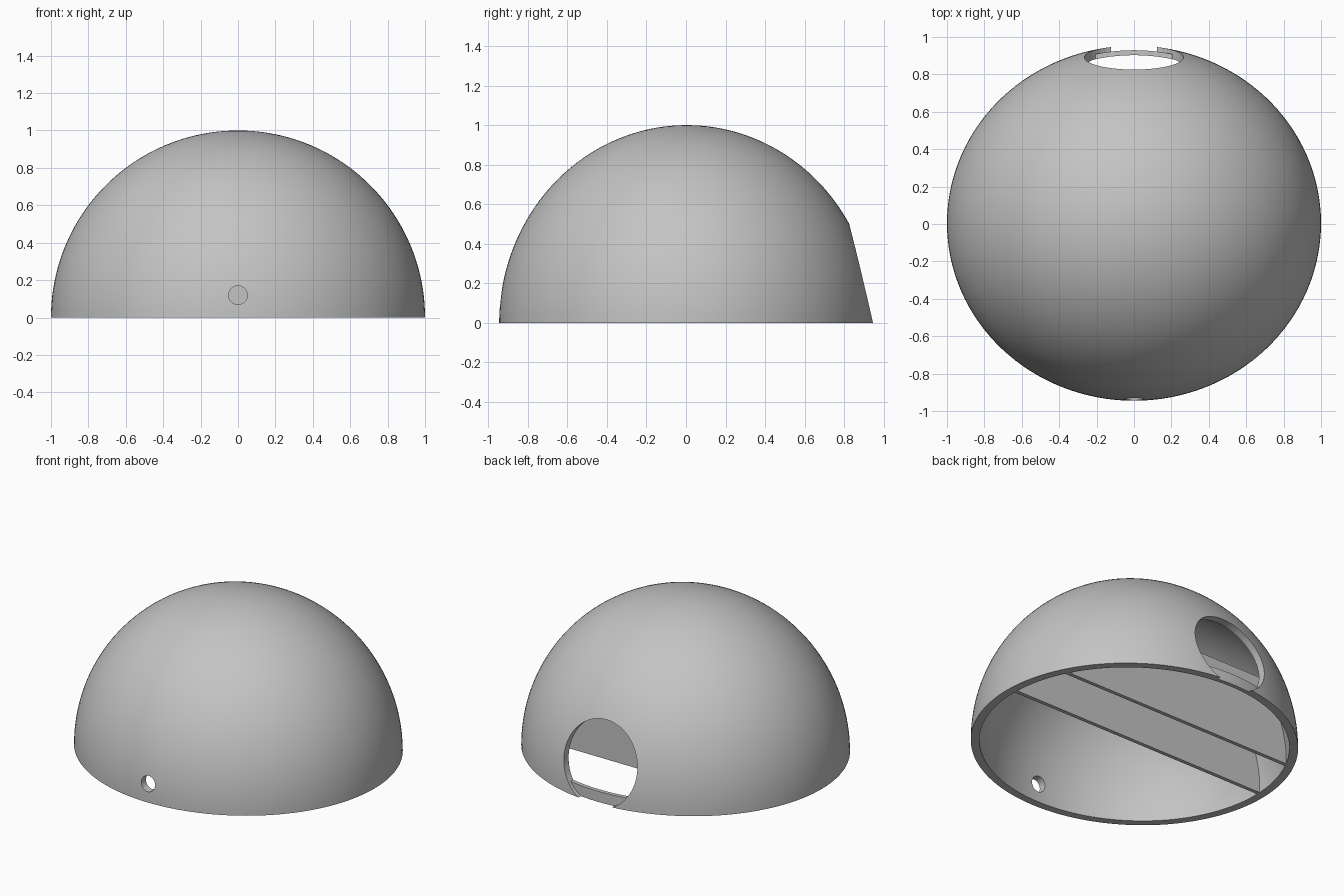
import bpy
import bmesh
import math
from mathutils import Matrix

DEPTH = 0.949      # front-to-back squash of the dome
SHIFT = 0.004      # keeps the notched dome centred
OUTER, INNER = 1.0, 0.95
SEGMENTS = 128

if "Cube" in bpy.data.objects:
    bpy.data.objects.remove(bpy.data.objects["Cube"])

grey = bpy.data.materials.new("plain grey")
grey.use_nodes = True
grey.diffuse_color = (0.55, 0.55, 0.55, 1)
grey.node_tree.nodes["Principled BSDF"].inputs["Base Color"].default_value = grey.diffuse_color


def make_object(name, bm):
    bmesh.ops.recalc_face_normals(bm, faces=bm.faces[:])
    mesh = bpy.data.meshes.new(name)
    bm.to_mesh(mesh)
    bm.free()
    mesh.materials.append(grey)
    obj = bpy.data.objects.new(name, mesh)
    bpy.context.collection.objects.link(obj)
    return obj


def lathe(name, profile, closed):
    """Spin an (r, z) profile round z, then squash it in depth."""
    bm = bmesh.new()
    verts = [bm.verts.new((r, 0, z)) for r, z in profile]
    edges = [bm.edges.new(pair) for pair in zip(verts, verts[1:])]
    if closed:
        edges.append(bm.edges.new((verts[-1], verts[0])))
    bmesh.ops.spin(bm, geom=verts + edges, axis=(0, 0, 1), cent=(0, 0, 0),
                   angle=math.tau, steps=SEGMENTS)
    bmesh.ops.remove_doubles(bm, verts=bm.verts[:], dist=1e-5)
    bm.transform(Matrix.Translation((0, SHIFT, 0)) @ Matrix.Diagonal((1, DEPTH, 1, 1)))
    return make_object(name, bm)


def arc(radius, steps=40):
    angles = [math.pi / 2 * i / steps for i in range(steps + 1)]
    return [(radius * math.cos(a) if a < 1.57 else 0, radius * math.sin(a)) for a in angles]


def drill(target, radius, y, z):
    """Cut a round hole running front to back."""
    bm = bmesh.new()
    bmesh.ops.create_cone(bm, cap_ends=True, segments=64, radius1=radius, radius2=radius,
                          depth=0.7, matrix=Matrix.Translation((0, y, z))
                          @ Matrix.Rotation(math.pi / 2, 4, 'X'))
    cutter = make_object("hole_cutter", bm)
    cutter.hide_render = True
    mod = target.modifiers.new("hole", 'BOOLEAN')
    mod.object, mod.operation, mod.solver = cutter, 'DIFFERENCE', 'EXACT'
    bpy.context.view_layer.objects.active = target
    bpy.ops.object.modifier_apply(modifier=mod.name)
    bpy.data.objects.remove(cutter)


def divider(name, y, top, thickness=0.025):
    """Upright plate whose ends follow the inside of the dome."""
    half = []
    for i in range(17):
        z = top * i / 16
        half.append((math.sqrt(0.96 ** 2 - z * z - (y / DEPTH) ** 2), z))
    outline = half + [(-x, z) for x, z in reversed(half)]
    bm = bmesh.new()
    face = bm.faces.new([bm.verts.new((x, y - thickness / 2, z)) for x, z in outline])
    new = bmesh.ops.extrude_face_region(bm, geom=[face])["geom"]
    bmesh.ops.translate(bm, vec=(0, thickness, 0),
                        verts=[v for v in new if isinstance(v, bmesh.types.BMVert)])
    return make_object(name, bm)


# Hollow dome with a large rear opening and a small front hole
dome = lathe("dome_shell", arc(OUTER) + arc(INNER)[::-1], True)
drill(dome, 0.265, 0.85, 0.235)
drill(dome, 0.05, -0.85, 0.12)

# Thin lining ring that bridges the rear opening at the base
ring = lathe("base_ring", [(0.947, 0), (0.975, 0), (0.975, 0.07), (0.947, 0.07)], True)

# Two upright dividers inside
divider("middle_divider", 0.03, 0.52)
divider("rear_divider", 0.395, 0.52)

for obj in (dome, ring):
    bpy.ops.object.select_all(action='DESELECT')
    obj.select_set(True)
    bpy.context.view_layer.objects.active = obj
    bpy.ops.object.shade_smooth_by_angle(angle=math.radians(30))
